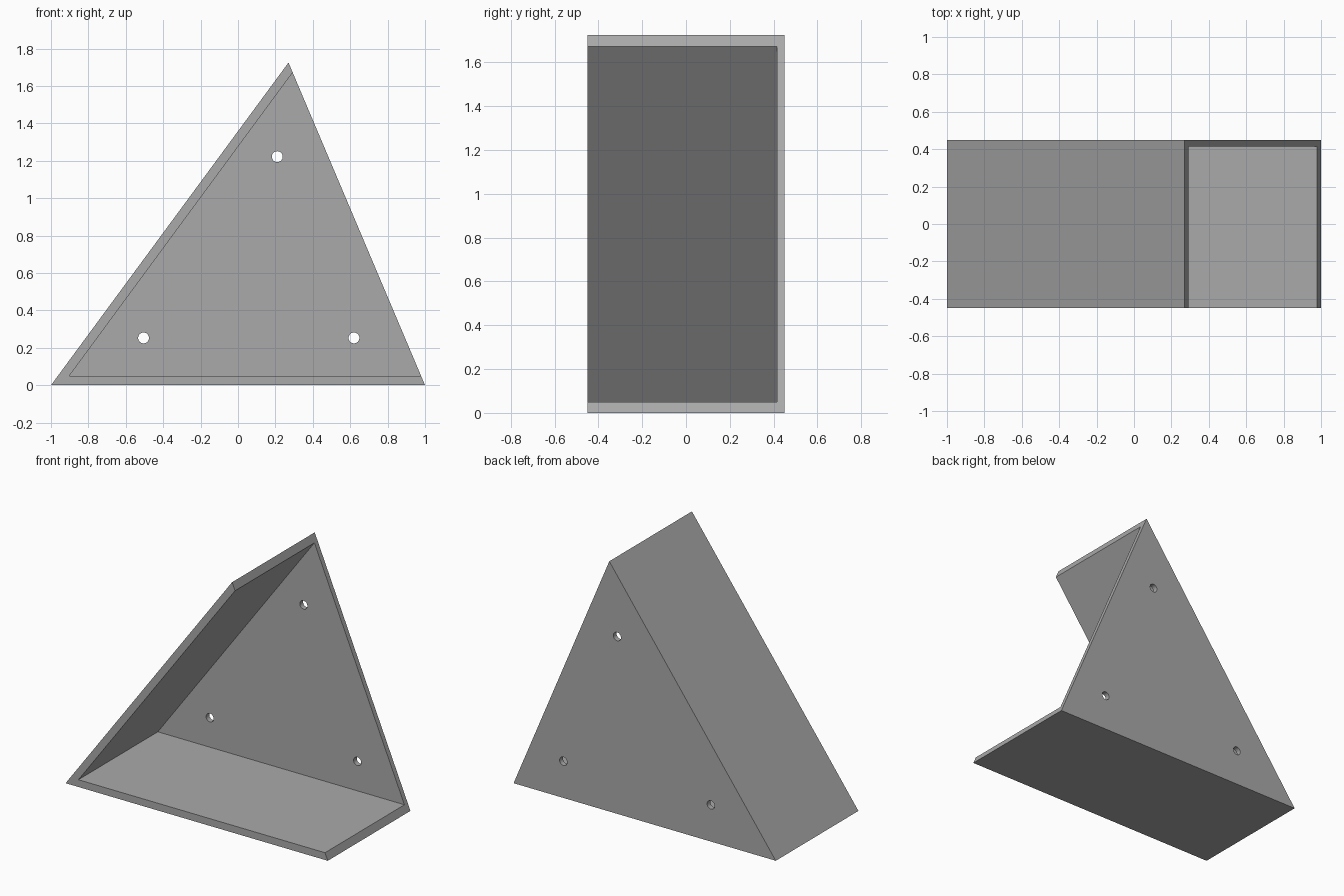
import bpy, bmesh
from mathutils import Vector

default = bpy.data.objects.get("Cube")
if default:
    bpy.data.objects.remove(default, do_unlink=True)

FRONT, BACK = -0.45, 0.45
WALL = 0.035                      # back panel thickness
LEFT, RIGHT, APEX = Vector((-1, 0)), Vector((1, 0)), Vector((0.27, 1.725))
INNER = Vector((-0.902, 0.05))    # inside corner between floor and slope
HOLES = [(0.21, 1.222), (-0.505, 0.253), (0.62, 0.253)]

grey = bpy.data.materials.new("plain grey")
grey.use_nodes = True
colour = (0.4, 0.4, 0.4, 1)
grey.diffuse_color = colour
grey.node_tree.nodes["Principled BSDF"].inputs["Base Color"].default_value = colour


def prism(name, outline, y0, y1):
    """Extrude an x-z outline from y0 to y1."""
    bm = bmesh.new()
    face = bm.faces.new([bm.verts.new((x, y0, z)) for x, z in outline])
    new = bmesh.ops.extrude_face_region(bm, geom=[face])["geom"]
    verts = [v for v in new if isinstance(v, bmesh.types.BMVert)]
    bmesh.ops.translate(bm, verts=verts, vec=(0, y1 - y0, 0))
    bmesh.ops.recalc_face_normals(bm, faces=bm.faces)
    mesh = bpy.data.meshes.new(name)
    bm.to_mesh(mesh)
    bm.free()
    mesh.materials.append(grey)
    obj = bpy.data.objects.new(name, mesh)
    bpy.context.collection.objects.link(obj)
    return obj


def cut(target, cutter):
    """Subtract a cutter and throw it away."""
    cutter.hide_render = True
    mod = target.modifiers.new("cut", "BOOLEAN")
    mod.operation, mod.solver, mod.object = "DIFFERENCE", "EXACT", cutter
    bpy.context.view_layer.objects.active = target
    bpy.ops.object.modifier_apply(modifier=mod.name)
    bpy.data.objects.remove(cutter, do_unlink=True)


# Solid wedge
shelf = prism("triangular_shelf", [LEFT, RIGHT, APEX], FRONT, BACK)

# Hollow, open at the front and along the right side
hollow = [INNER, INNER + (RIGHT - LEFT) * 2, INNER + (APEX - LEFT) * 2]
cut(shelf, prism("hollow_cutter", hollow, FRONT - 0.2, BACK - WALL))

# Round screw holes through the back panel
for x, z in HOLES:
    bpy.ops.mesh.primitive_cylinder_add(vertices=32, radius=0.029, depth=0.3,
                                        location=(x, BACK, z), rotation=(1.5708, 0, 0))
    hole = bpy.context.object
    hole.name = "hole_cutter"
    hole.data.materials.append(grey)
    cut(shelf, hole)
